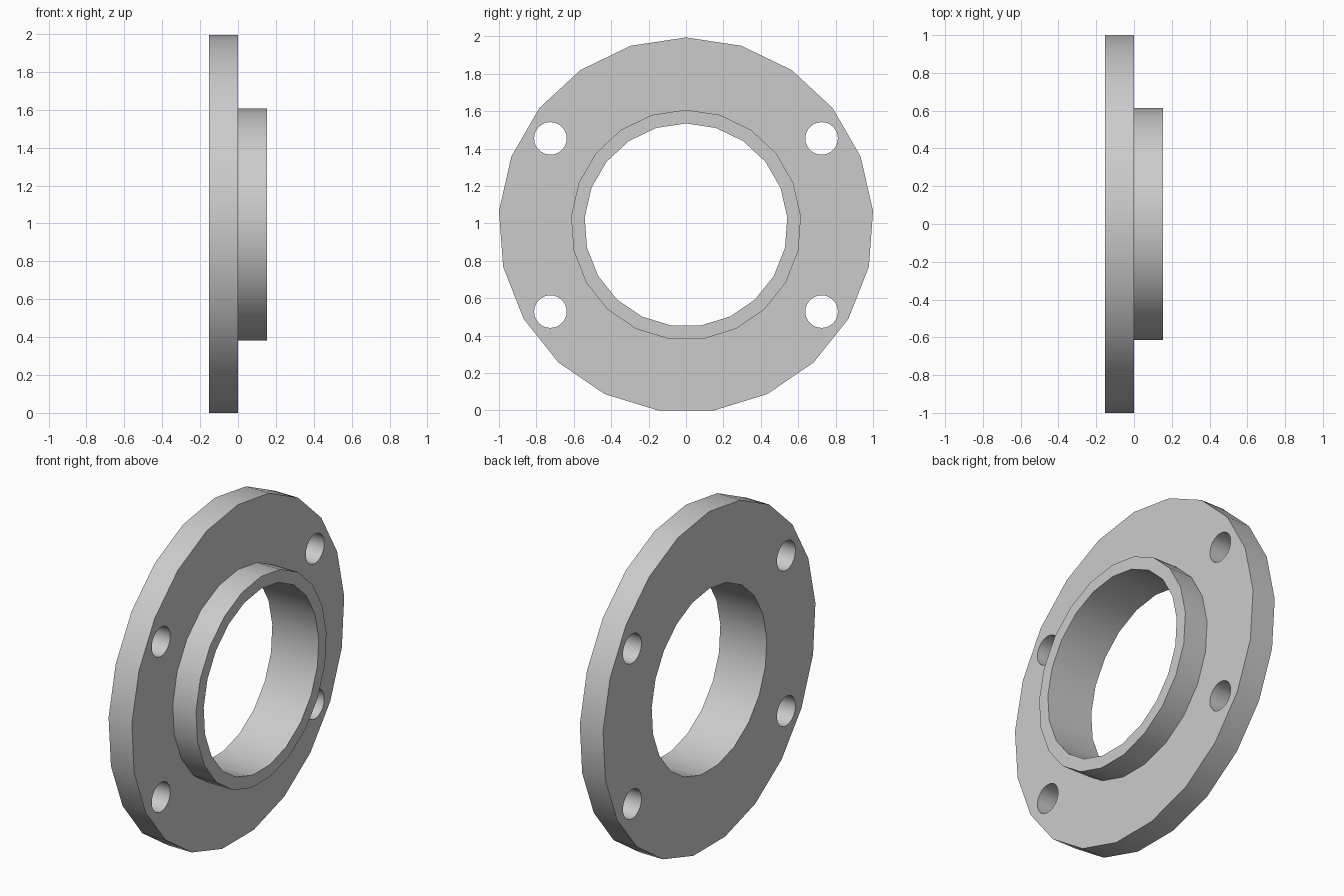
import bpy
import bmesh
from math import sin, cos, radians, tau
from mathutils import Matrix

cube = bpy.data.objects.get("Cube")
if cube:
    bpy.data.objects.remove(cube)

SIDES = 21
HALF = 0.153                                 # half the overall depth
FLANGE_R, COLLAR_R, BORE_R = 1.0028, 0.616, 0.543
CENTRE_Z = FLANGE_R * cos(tau / SIDES / 2)   # rests on its bottom flat
BOLT_Y, BOLT_Z, BOLT_R = 0.725, 0.463, 0.087

grey = bpy.data.materials.new("light grey metal")
grey.use_nodes = True
grey.diffuse_color = (0.6, 0.6, 0.6, 1)
grey.node_tree.nodes["Principled BSDF"].inputs["Base Color"].default_value = (0.6, 0.6, 0.6, 1)


def make_object(name, bm):
    bmesh.ops.recalc_face_normals(bm, faces=bm.faces)
    mesh = bpy.data.meshes.new(name)
    bm.to_mesh(mesh)
    bm.free()
    mesh.materials.append(grey)
    obj = bpy.data.objects.new(name, mesh)
    bpy.context.collection.objects.link(obj)
    return obj


# Flange with raised collar: a closed (x, radius) profile turned about x
profile = [(-HALF, BORE_R), (-HALF, FLANGE_R), (0, FLANGE_R),
           (0, COLLAR_R), (HALF, COLLAR_R), (HALF, BORE_R)]
bm = bmesh.new()
rings = []
for i in range(SIDES):
    a = tau * i / SIDES
    rings.append([bm.verts.new((x, r * sin(a), CENTRE_Z + r * cos(a))) for x, r in profile])
for i, ring in enumerate(rings):
    after = rings[(i + 1) % SIDES]
    for j in range(len(profile)):
        k = (j + 1) % len(profile)
        bm.faces.new((ring[j], ring[k], after[k], after[j]))
flange = make_object("collared_flange", bm)

# Four bolt holes
bm = bmesh.new()
for sy in (-1, 1):
    for sz in (-1, 1):
        place = (Matrix.Translation((-HALF / 2, sy * BOLT_Y, CENTRE_Z + sz * BOLT_Z))
                 @ Matrix.Rotation(radians(90), 4, 'Y'))
        bmesh.ops.create_cone(bm, cap_ends=True, segments=32, radius1=BOLT_R,
                              radius2=BOLT_R, depth=HALF * 2, matrix=place)
cutter = make_object("bolt_hole_cutter", bm)
cutter.hide_render = True

cut = flange.modifiers.new("bolt holes", 'BOOLEAN')
cut.operation = 'DIFFERENCE'
cut.solver = 'EXACT'
cut.object = cutter

bpy.ops.object.select_all(action='DESELECT')
flange.select_set(True)
bpy.context.view_layer.objects.active = flange
bpy.ops.object.modifier_apply(modifier=cut.name)
bpy.data.objects.remove(cutter)

# Smooth round walls, crisp rims
bpy.ops.object.shade_smooth_by_angle(angle=radians(30))
